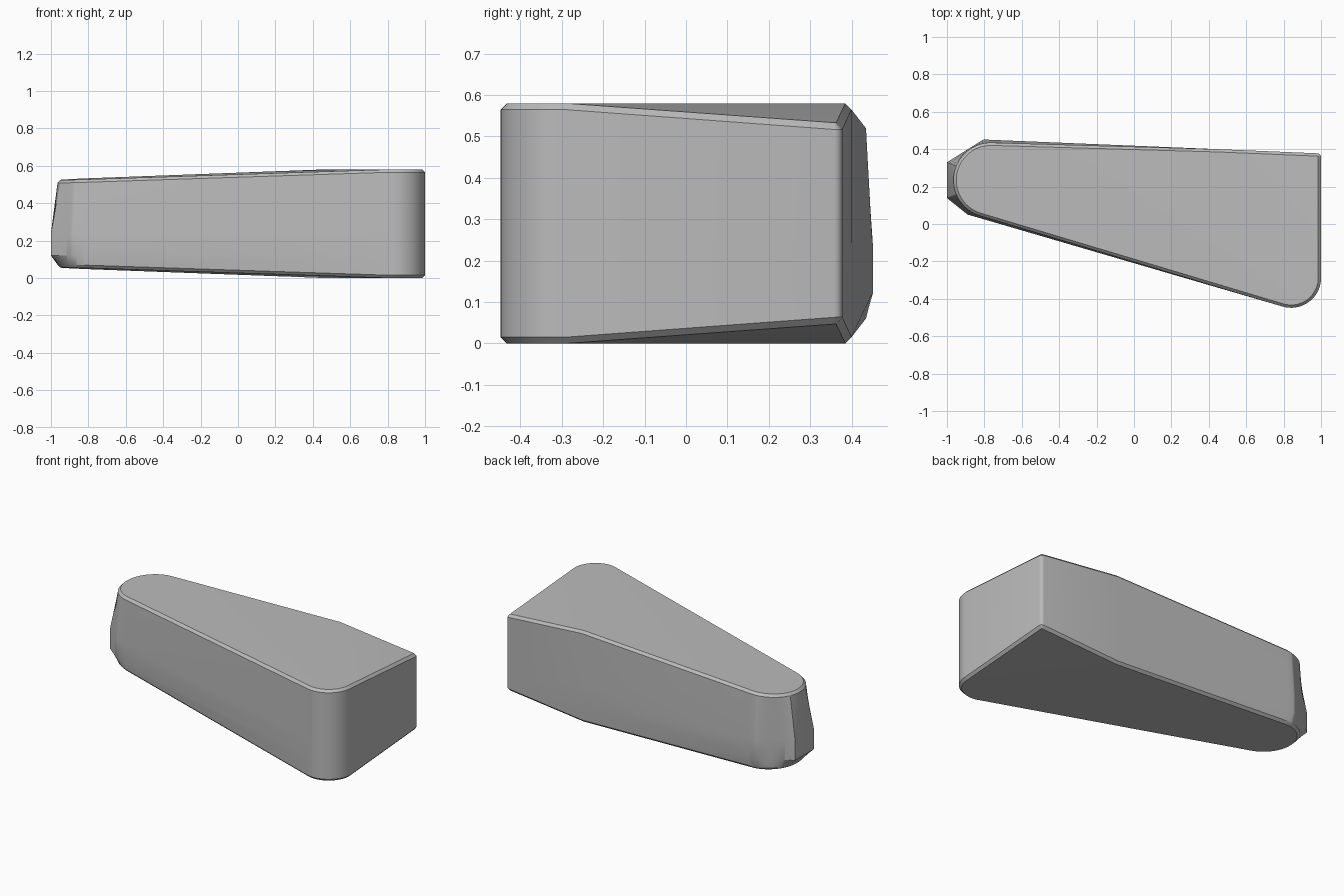
import bpy, bmesh
from math import sin, cos, radians

cube = bpy.data.objects.get("Cube")
if cube:
    bpy.data.objects.remove(cube, do_unlink=True)

HEIGHT, CHAMFER = 0.58, 0.015

# Flat planes that bound the bulging nose: normal x, normal y, distance
NOSE_PLANES = [(-1, 0, 0.235), (-0.53, 0.848, 0.205), (-0.625, -0.78, 0.222),
               (0.04, 1, 0.215), (-0.274, -0.962, 0.212)]


def arc(cx, cy, radius, angles):
    """Outline points as (centre, direction, radius, bulged radius)."""
    return [(cx, cy, cos(radians(a)), sin(radians(a)), radius, radius) for a in angles]


def bulge(point):
    cx, cy, dx, dy, r, _ = point
    reach = [d / (nx * dx + ny * dy) for nx, ny, d in NOSE_PLANES if nx * dx + ny * dy > 0.05]
    return (cx, cy, dx, dy, r, max(r, min(reach)))


# Plan outline, counter-clockwise from the sharp back corner
back_corner = arc(0.98, 0.358, 0.02, range(0, 89, 22))
back_bend = arc(0.45, 0.38, 0.02, [88])
nose = [bulge(p) for p in arc(-0.765, 0.235, 0.2, range(88, 255, 2))]
front_corner = arc(0.84, -0.288, 0.16, [254 + 106 * i / 18 for i in range(19)])
outline = back_corner + back_bend + nose + front_corner
bend = len(back_corner)
front = bend + 1 + len(nose)
count = len(outline)


def taper(x, y):
    """How far the top and bottom draw in toward the nose and back corner."""
    to_nose = 0.041 * (0.569 - 0.923 * x - 0.385 * y)
    to_corner = 0.12 * (0.788 * x + 0.616 * y - 0.608)
    return max(0, to_nose, to_corner)


bm = bmesh.new()


def ring(height, inset=0, bulged=False):
    verts = []
    for cx, cy, dx, dy, r, wide in outline:
        reach = (wide if bulged else r) - inset
        x, y = cx + dx * reach, cy + dy * reach
        verts.append(bm.verts.new((x, y, height(taper(x, y)))))
    return verts


rings = [
    ring(lambda t: t, CHAMFER),
    ring(lambda t: t + CHAMFER),
    ring(lambda t: 0.12, bulged=True),
    ring(lambda t: 0.24, bulged=True),
    ring(lambda t: HEIGHT - CHAMFER - t),
    ring(lambda t: HEIGHT - t, CHAMFER),
]

# Side walls and chamfers
for low, high in zip(rings, rings[1:]):
    for i in range(count):
        j = (i + 1) % count
        bm.faces.new((low[i], low[j], high[j], high[i]))

# Top and bottom, each folded into three planes
for r in (rings[0], rings[-1]):
    bm.faces.new([r[-1]] + r[:bend + 1])
    bm.faces.new([r[bend]] + r[front:])
    bm.faces.new(r[bend:front + 1])

bmesh.ops.recalc_face_normals(bm, faces=bm.faces)
mesh = bpy.data.meshes.new("wedge_body")
bm.to_mesh(mesh)
bm.free()
body = bpy.data.objects.new("wedge_body", mesh)
bpy.context.collection.objects.link(body)

# Plain grey material
grey = bpy.data.materials.new("plain_grey")
grey.use_nodes = True
color = (0.5, 0.5, 0.5, 1)
grey.diffuse_color = color
grey.node_tree.nodes["Principled BSDF"].inputs["Base Color"].default_value = color
mesh.materials.append(grey)

# Smooth curves, crisp chamfers
bpy.ops.object.select_all(action="DESELECT")
body.select_set(True)
bpy.context.view_layer.objects.active = body
bpy.ops.object.shade_smooth_by_angle(angle=radians(25))
